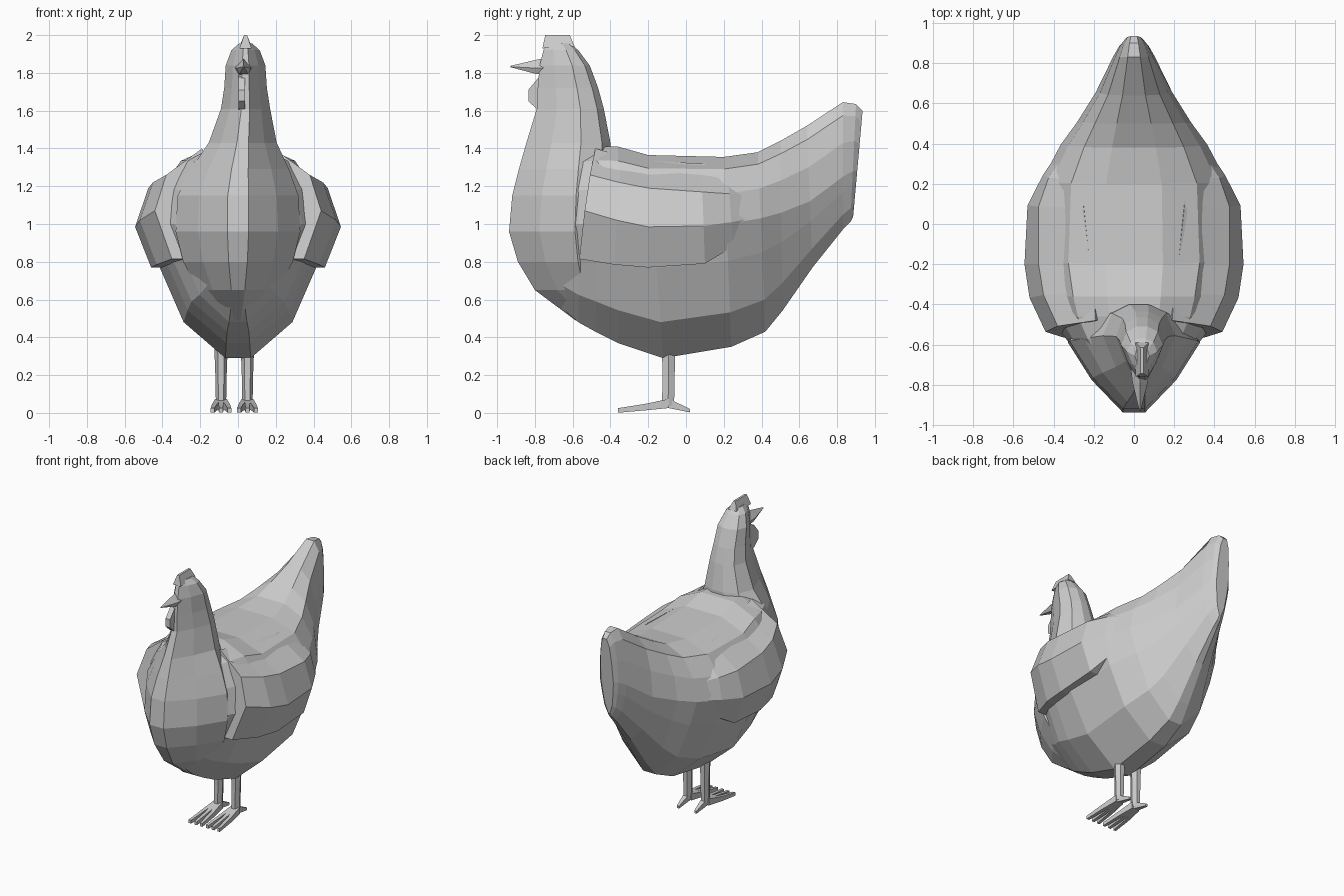
import bpy, bmesh
from mathutils import Vector


def loft(name, rings):
    """Skin a list of equal-length closed rings and cap both ends."""
    bm = bmesh.new()
    vs = [[bm.verts.new(p) for p in r] for r in rings]
    n = len(vs[0])
    for a, b in zip(vs, vs[1:]):
        for i in range(n):
            j = (i + 1) % n
            bm.faces.new((a[i], a[j], b[j], b[i]))
    bm.faces.new(vs[0])
    bm.faces.new(vs[-1])
    bmesh.ops.recalc_face_normals(bm, faces=bm.faces)
    me = bpy.data.meshes.new(name)
    bm.to_mesh(me)
    bm.free()
    ob = bpy.data.objects.new(name, me)
    bpy.context.collection.objects.link(ob)
    return ob


def both_sides(half):
    """Close a half profile by mirroring it in x."""
    return half + [(-p[0],) + tuple(p[1:]) for p in reversed(half)]


# Body and tail: upright sections along y
body_profile = both_sides([(.14, -1), (.6, -.72), (.86, -.3), (1, 0),
                           (.9, .45), (.68, .82), (.3, 1)])
# y at bottom, y at top, bottom z, top z, half width, widest z
body_stations = [(-.88, -.86, .84, 1.15, .07, .98), (-.78, -.78, .66, 1.36, .17, .97),
                 (-.57, -.57, .48, 1.40, .34, 1.0), (-.48, -.46, .43, 1.41, .41, 1.0),
                 (-.36, -.36, .37, 1.41, .445, .99),
                 (-.12, -.20, .29, 1.365, .48, .97), (.24, .20, .35, 1.355, .46, 1.0),
                 (.42, .38, .43, 1.38, .365, 1.03), (.51, .50, .54, 1.44, .285, 1.06),
                 (.67, .64, .77, 1.52, .19, 1.12), (.83, .83, .97, 1.645, .105, 1.25),
                 (.87, .90, 1.01, 1.635, .075, 1.28), (.885, .935, 1.04, 1.60, .05, 1.28)]
rings = []
for y0, y1, zb, zt, w, zm in body_stations:
    ring = []
    for u, t in body_profile:
        z = zm + t * (zt - zm if t > 0 else zm - zb)
        ring.append((u * w, y0 + (y1 - y0) * (z - zb) / (zt - zb), z))
    rings.append(ring)
loft("body", rings)

# Breast, neck and head: level sections going up
neck_profile = both_sides([(.17, 0), (.64, .3), (1, .65), (.75, .9), (.25, 1)])
# z, front y, back y, half width, x offset
neck_stations = [(.49, -.585, -.40, .10, 0), (.65, -.80, -.40, .21, 0),
                 (.80, -.89, -.40, .29, 0),
                 (.96, -.937, -.40, .33, 0), (1.15, -.92, -.40, .32, 0),
                 (1.29, -.885, -.40, .26, .01), (1.43, -.845, -.40, .18, .025),
                 (1.61, -.79, -.435, .13, .04), (1.72, -.785, -.465, .113, .04),
                 (1.84, -.775, -.51, .105, .04), (1.92, -.755, -.57, .075, .04),
                 (1.955, -.74, -.61, .035, .04)]
loft("breast_and_head", [[(dx + u * w, yf + t * (yb - yf), z) for u, t in neck_profile]
                         for z, yf, yb, w, dx in neck_stations])

# Wings: bent panels with a thick leading and lower edge
wing_stations = [(-.565, -.48, [(.35, .815), (.44, 1.07), (.38, 1.26), (.19, 1.40)]),
                 (-.38, -.34, [(.43, .785), (.52, 1.02), (.45, 1.22), (.20, 1.36)]),
                 (-.20, -.20, [(.46, .77), (.545, .985), (.475, 1.19), (.22, 1.335)]),
                 (.10, .08, [(.46, .79), (.53, .99), (.475, 1.17), (.25, 1.32)]),
                 (.25, .22, [(.40, .88), (.455, 1.01), (.425, 1.16), (.26, 1.30)]),
                 (.42, .38, [(.31, .96), (.345, 1.04), (.31, 1.14), (.20, 1.25)])]
for side, sx in (("left", -1), ("right", 1)):
    rings = []
    for yb, yt, pts in wing_stations:
        outer = [(sx * x, yb + (yt - yb) * i / 3, z) for i, (x, z) in enumerate(pts)]
        inner = [(x * .72, y, z - .04 * i) for i, (x, y, z) in enumerate(outer)]
        rings.append(outer + inner[::-1])
    loft("wing_" + side, rings)

# Comb, beak and wattle
loft("comb", [[(.04 + s * (.008 if z > 1.95 else .032), y, z) for y, z in
               ((-.76, 1.93), (-.745, 2.0), (-.615, 2.0), (-.59, 1.94))] for s in (-1, 1)])
loft("beak", [[(.03 + x * k, y, zc + z * k) for x, z in
               ((0, .05), (.042, 0), (.025, -.035), (-.025, -.035), (-.042, 0))]
              for y, zc, k in ((-.68, 1.83, 1.2), (-.79, 1.825, .9), (-.93, 1.833, .08))])
loft("wattle", [[(.02 + dx, y, z) for y, z in
                 ((-.74, 1.79), (-.785, 1.77), (-.835, 1.71), (-.835, 1.65),
                  (-.79, 1.61), (-.74, 1.6))] for dx in (-.018, .018)])


# Legs and feet
def limb(name, path, sides=((1, 1), (-1, 1), (-1, -1), (1, -1))):
    """Box-section limb; path entries are centre, half size a, half size b."""
    upright = abs(path[0][0][2] - path[-1][0][2]) > .15
    rings = []
    for c, a, b in path:
        rings.append([Vector(c) + Vector((i * a, j * b, 0) if upright else (i * a, 0, j * b))
                      for i, j in sides])
    loft(name, rings)


hexagon = ((1, 0), (.5, 1), (-.5, 1), (-1, 0), (-.5, -1), (.5, -1))
for side, x in (("left", -.09), ("right", .05)):
    limb("leg_" + side, [((x, -.092, .36), .036, .036), ((x, -.092, .2), .03, .032),
                         ((x, -.095, .04), .027, .032)], hexagon)
    for i, dx in enumerate((-.045, 0, .045)):
        limb(f"toe_{side}_{i + 1}", [((x + dx * .3, -.09, .05), .017, .024),
                                    ((x + dx * .75, -.22, .03), .013, .017),
                                    ((x + dx, -.36, .013), .010, .012)])
    limb("back_toe_" + side, [((x, -.09, .05), .02, .025), ((x, .02, .012), .009, .009)])
